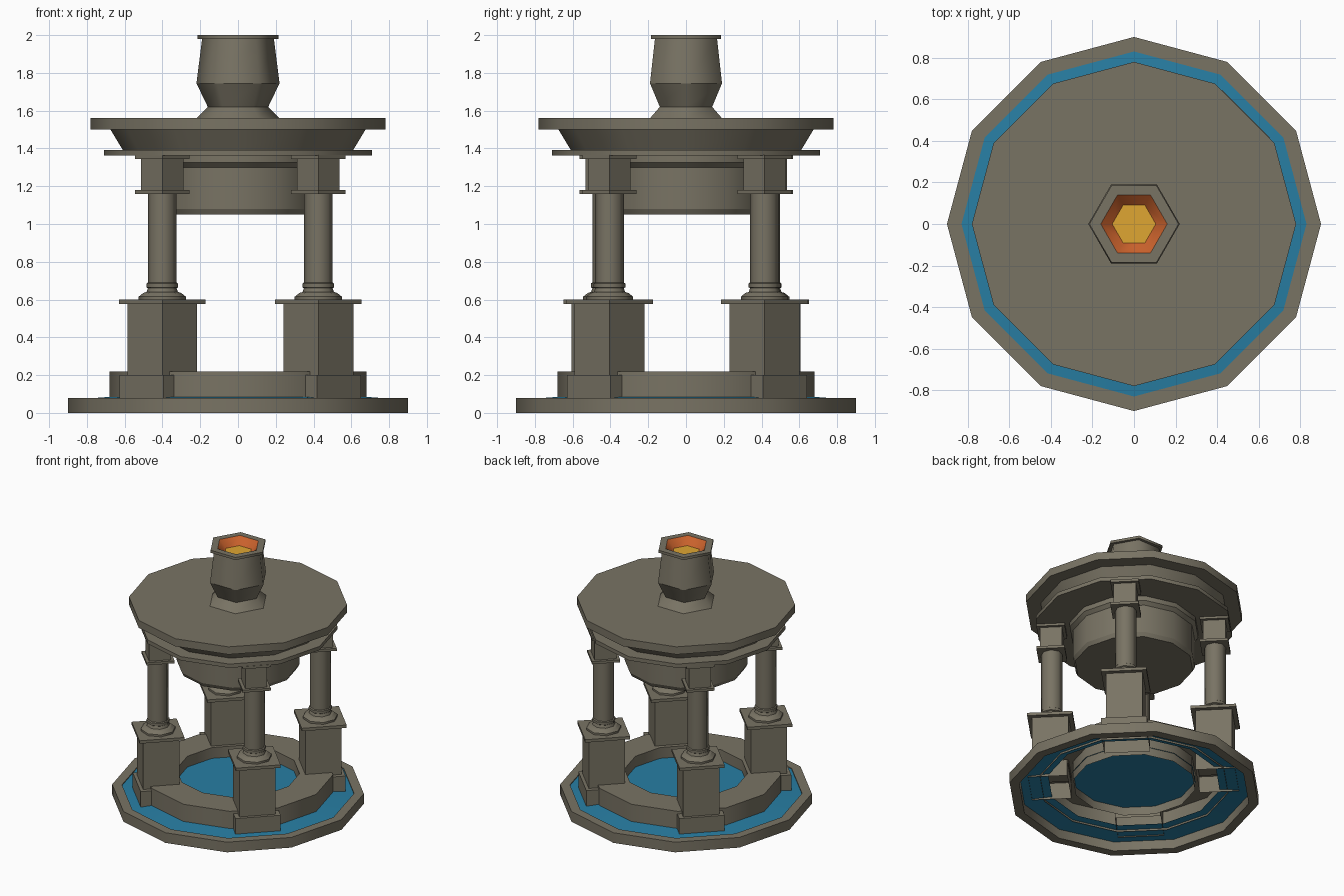
import bpy, bmesh, math
from mathutils import Matrix, Vector

if "Cube" in bpy.data.objects:
    bpy.data.objects.remove(bpy.data.objects["Cube"])


def material(name, rgb):
    m = bpy.data.materials.new(name)
    m.diffuse_color = (*rgb, 1)
    m.use_nodes = True
    m.node_tree.nodes["Principled BSDF"].inputs["Base Color"].default_value = m.diffuse_color
    return m


STONE = material("warm grey stone", (0.19, 0.172, 0.127))
WATER = material("blue water", (0.021, 0.21, 0.37))
EMBER = material("orange ember", (0.58, 0.12, 0.025))
FLAME = material("yellow flame", (0.74, 0.38, 0.032))


def finish(bm, name, mat):
    me = bpy.data.meshes.new(name)
    bm.to_mesh(me)
    bm.free()
    me.materials.append(mat)
    ob = bpy.data.objects.new(name, me)
    bpy.context.collection.objects.link(ob)
    return ob


def lathe(name, profile, sides, mat, at=(0, 0), closed=False):
    """Revolve (radius, z) points, listed bottom to top on the outside.
    Rings stay sharp, the sides shade smooth around the axis."""
    bm = bmesh.new()
    rings = []
    for r, z in profile:
        if r == 0:
            rings.append([bm.verts.new((at[0], at[1], z))] * sides)
        else:
            rings.append([bm.verts.new((at[0] + r * math.cos(2 * math.pi * i / sides),
                                        at[1] + r * math.sin(2 * math.pi * i / sides), z))
                          for i in range(sides)])
    pairs = list(zip(rings, rings[1:]))
    if closed:
        pairs.append((rings[-1], rings[0]))
    for a, b in pairs:
        for i in range(sides):
            j = (i + 1) % sides
            loop = list(dict.fromkeys((a[i], a[j], b[j], b[i])))
            bm.faces.new(loop).smooth = True
    for e in bm.edges:
        flat = abs(e.verts[0].co.z - e.verts[1].co.z) < 1e-5
        e.smooth = not flat
    return finish(bm, name, mat)


def block(name, radial, tangential, z0, z1, at, angle, mat, hollow=False):
    """Box turned to face the centre; hollow leaves the bottom open."""
    bm = bmesh.new()
    bmesh.ops.create_cube(bm, size=1)
    if hollow:
        low = [f for f in bm.faces if f.normal.z < -0.5]
        bmesh.ops.delete(bm, geom=low, context='FACES_ONLY')
    bm.transform(Matrix.Translation(Vector((at[0], at[1], (z0 + z1) / 2)))
                 @ Matrix.Rotation(angle, 4, 'Z')
                 @ Matrix.Diagonal((radial, tangential, z1 - z0, 1)))
    return finish(bm, name, mat)


# Floor rim and basin
lathe("base_rim", [(0.83, 0), (0.90, 0), (0.90, 0.08), (0.83, 0.08)], 12, STONE, closed=True)
lathe("outer_water", [(0.84, 0.072), (0.62, 0.09)], 12, WATER)
lathe("basin_ring", [(0.68, 0.07), (0.68, 0.22), (0.44, 0.22), (0.44, 0.07)], 12, STONE)
lathe("inner_water", [(0.445, 0.135), (0, 0.135)], 12, WATER)

# Four columns on pedestals, turned towards the centre
spots = [(0.425, -0.405), (0.425, 0.415), (-0.401, 0.422), (-0.401, -0.42)]
for n, (x, y) in enumerate(spots, 1):
    a = math.atan2(math.copysign(1, y), math.copysign(1, x))
    p = (x, y)
    out = (x + 0.015 * math.cos(a), y + 0.015 * math.sin(a))
    block(f"plinth_{n}", 0.28, 0.328, 0.07, 0.20, out, a, STONE, hollow=True)
    block(f"pedestal_{n}", 0.262, 0.262, 0.19, 0.58, p, a, STONE)
    block(f"pedestal_cap_{n}", 0.325, 0.325, 0.577, 0.60, p, a, STONE)
    lathe(f"column_{n}", [(0.125, 0.60), (0.125, 0.615), (0.10, 0.635), (0.083, 0.64),
                          (0.076, 0.66), (0.084, 0.665), (0.084, 0.685), (0.076, 0.69),
                          (0.076, 1.165)], 8, STONE, at=p)
    block(f"capital_slab_{n}", 0.203, 0.203, 1.16, 1.18, p, a, STONE)
    block(f"capital_block_{n}", 0.158, 0.158, 1.18, 1.345, p, a, STONE)
    block(f"capital_top_{n}", 0.203, 0.203, 1.345, 1.365, p, a, STONE)

# Drum hanging below the roof
lathe("hanging_drum", [(0, 1.05), (0.425, 1.05), (0.44, 1.08), (0.44, 1.30),
                       (0.465, 1.325), (0.465, 1.37)], 12, STONE)

# Roof plates
lathe("roof", [(0, 1.362), (0.71, 1.362), (0.71, 1.392), (0.61, 1.392), (0.675, 1.50),
               (0.78, 1.50), (0.78, 1.56), (0, 1.56)], 12, STONE)

# Fire bowl with glowing inside
lathe("fire_bowl", [(0.22, 1.56), (0.16, 1.62), (0.22, 1.745), (0.19, 1.98), (0.215, 1.98),
                    (0.215, 2.0), (0.16, 2.0)], 6, STONE)
lathe("ember_wall", [(0.16, 2.0), (0.10, 1.94)], 6, EMBER)
lathe("flame_surface", [(0.106, 1.945), (0, 1.945)], 6, FLAME)
